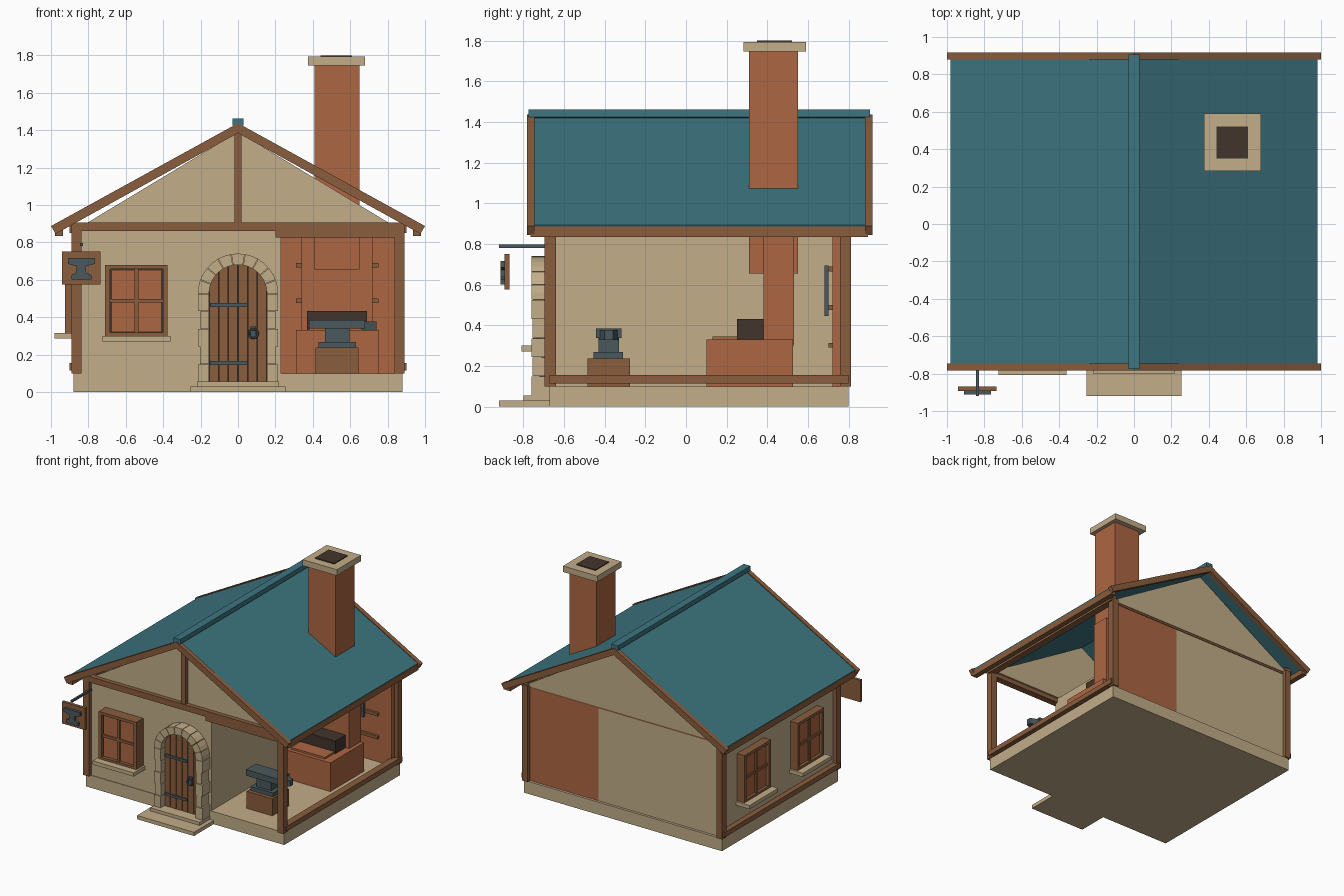
import bpy, bmesh, math
from mathutils import Matrix

if "Cube" in bpy.data.objects:
    bpy.data.objects.remove(bpy.data.objects["Cube"])


def material(name, hexcol):
    lin = []
    for i in (0, 2, 4):
        c = int(hexcol[i:i + 2], 16) / 255
        lin.append(c / 12.92 if c <= 0.04045 else ((c + 0.055) / 1.055) ** 2.4)
    m = bpy.data.materials.new(name)
    m.diffuse_color = (*lin, 1)
    m.use_nodes = True
    m.node_tree.nodes["Principled BSDF"].inputs["Base Color"].default_value = m.diffuse_color
    return m


CREAM = material("cream_stone", "C2AD89")
WOOD = material("brown_wood", "8A5D3D")
BRICK = material("red_brick", "AE6642")
TEAL = material("teal_roof", "3D7580")
DARK = material("dark_soot", "42342D")
IRON = material("grey_iron", "4A595D")


def prism(name, pts, y0, y1, mat, matrix=None):
    """Extrude an x-z outline from y0 to y1."""
    bm = bmesh.new()
    face = bm.faces.new([bm.verts.new((x, y0, z)) for x, z in pts])
    new = bmesh.ops.extrude_face_region(bm, geom=[face])["geom"]
    bmesh.ops.translate(bm, vec=(0, y1 - y0, 0),
                        verts=[g for g in new if isinstance(g, bmesh.types.BMVert)])
    bmesh.ops.recalc_face_normals(bm, faces=bm.faces)
    me = bpy.data.meshes.new(name)
    bm.to_mesh(me)
    bm.free()
    me.materials.append(mat)
    ob = bpy.data.objects.new(name, me)
    bpy.context.collection.objects.link(ob)
    if matrix:
        ob.matrix_world = matrix
    return ob


def box(name, x0, x1, y0, y1, z0, z1, mat, matrix=None):
    return prism(name, [(x0, z0), (x1, z0), (x1, z1), (x0, z1)], y0, y1, mat, matrix)


# Foundation, steps and walls
box("foundation", -.88, .88, -.67, .80, 0, .10, CREAM)
box("lower_step", -.253, .253, -.92, -.66, 0, .03, CREAM)
box("upper_step", -.22, .22, -.80, -.66, .03, .055, CREAM)
box("room_walls", -.86, .23, -.665, .78, .10, .86, CREAM)
box("workshop_back_wall", .23, .86, .72, .78, .10, .86, BRICK)
gable = [(-.88, .86), (.88, .86), (0, 1.39)]
prism("front_gable", gable, -.665, -.625, CREAM)
prism("back_gable", gable, .75, .79, CREAM)

# Timber frame
for s, side in ((-1, "left"), (1, "right")):
    for y, end in ((-.695, "front"), (.757, "back")):
        box(f"{end}_{side}_post", s * .89, s * .838, y, y + .055, .10, .87, WOOD)
    box(f"{side}_sill_beam", s * .845, s * .902, -.67, .80, .115, .155, WOOD)
    box(f"{side}_top_plate", s * .845, s * .902, -.67, .80, .85, .90, WOOD)
box("front_tie_beam", -.89, .89, -.70, -.64, .86, .907, WOOD)
box("workshop_header", .20, .85, -.695, -.64, .825, .90, WOOD)
box("back_tie_beam", -.86, .86, .735, .785, .845, .865, WOOD)
box("king_post", -.02, .02, -.695, -.65, .905, 1.39, WOOD)

# Roof slabs, bargeboards and eave boards
for s, side in ((-1, "left"), (1, "right")):
    prism(f"{side}_roof", [(0, 1.428), (s * .98, .893), (s * .965, .86), (0, 1.388)],
          -.76, .90, TEAL)
    for y, end in ((-.782, "front"), (.88, "back")):
        prism(f"{end}_{side}_bargeboard",
              [(0, 1.437), (s * 1.0, .887), (s * .975, .845), (0, 1.384)],
              y, y + .037, WOOD)
    box(f"{side}_eave_board", s * .935, s * .978, -.765, .895, .835, .885, WOOD)
prism("ridge_cap", [(-.03, 1.462), (-.03, 1.425), (0, 1.41), (.03, 1.425), (.03, 1.462)],
      -.775, .905, TEAL)

# Chimney and forge
box("chimney", .41, .65, .31, .55, .655, 1.75, BRICK)
box("chimney_cap", .375, .68, .283, .59, 1.745, 1.793, CREAM)
box("chimney_opening", .44, .61, .35, .52, 1.79, 1.80, DARK)
box("forge_hearth", .31, .75, .10, .525, .10, .33, BRICK)
box("forge_back", .34, .72, .38, .53, .30, .88, BRICK)
box("forge_coals", .37, .69, .25, .39, .33, .432, DARK)
box("hearth_lip", .38, .68, .13, .25, .33, .345, BRICK)

# Tool rack on the workshop back wall
for i, z in enumerate((.29, .475, .665)):
    box(f"tool_rail_{i}", .31, .75, .70, .722, z, z + .024, WOOD)
for i, x in enumerate((.43, .53, .63)):
    box(f"hanging_tool_{i}", x - .01, x + .01, .68, .70, .445, .695, IRON)

# Anvil on a wooden stump
box("anvil_stump", .415, .645, -.485, -.275, .10, .237, WOOD)
box("anvil_foot", .43, .63, -.455, -.31, .237, .268, IRON)
box("anvil_waist", .465, .595, -.43, -.33, .268, .338, IRON)
box("anvil_top", .38, .68, -.443, -.318, .338, .385, IRON)
horn = box("anvil_horn", .66, .74, -.43, -.33, .328, .376, IRON)
for v in horn.data.vertices:
    if v.co.x > .7:
        v.co.y = -.38 + (v.co.y + .38) * .4


# Windows: built facing -y, then placed on a wall
def window(name, matrix):
    def part(n, *a):
        box(f"{name}_{n}", *a, matrix)
    part("sill", -.182, .182, -.12, .03, .27, .30, CREAM)
    for s, n in ((-1, "left"), (1, "right")):
        part(f"{n}_jamb", s * .142, s * .167, -.065, .03, .30, .68, WOOD)
    part("head", -.142, .142, -.065, .03, .657, .68, WOOD)
    part("bottom_rail", -.142, .142, -.065, .03, .30, .318, WOOD)
    part("backing", -.142, .142, -.04, .03, .318, .657, DARK)
    part("panes", -.132, .132, -.046, -.038, .322, .65, BRICK)
    part("upright_bar", -.011, .011, -.056, -.04, .318, .657, WOOD)
    part("cross_bar", -.142, .142, -.055, -.04, .478, .498, WOOD)


window("front_window", Matrix.Translation((-.543, -.688, 0)))
turn = Matrix.Rotation(-math.pi / 2, 4, 'Z')
for i, y in enumerate((-.265, .412)):
    window(f"side_window_{i}", Matrix.Translation((-.86, y, .015)) @ turn)

# Arched plank door
R, CZ = .155, .525


def arc(a0, a1, r, n):
    return [(r * math.cos(a0 + (a1 - a0) * i / n), CZ + r * math.sin(a0 + (a1 - a0) * i / n))
            for i in range(n + 1)]


prism("door_backing", [(-R, .055), (R, .055)] + arc(0, math.pi, R, 16), -.69, -.66, DARK)
for i in range(6):
    x0, x1 = -R + i * R / 3 + .002, -R + (i + 1) * R / 3 - .002
    prism(f"door_plank_{i}", [(x0, .055), (x1, .055)]
          + arc(math.acos(x1 / R), math.acos(x0 / R), R, 4), -.71, -.68, WOOD)
for i, z in enumerate((.145, .455)):
    box(f"door_hinge_{i}", -.15, .05, -.72, -.705, z, z + .02, IRON)
box("handle_plate", .068, .096, -.722, -.705, .285, .35, IRON)
bpy.ops.mesh.primitive_torus_add(major_radius=.024, minor_radius=.006, major_segments=12,
                                 minor_segments=6, location=(.082, -.73, .312),
                                 rotation=(math.pi / 2, 0, 0))
bpy.context.object.name = "door_ring"
bpy.context.object.data.materials.append(IRON)

# Stone surround: alternating jamb blocks and wedge stones
for i in range(5):
    z0, z1 = .055 + i * .094, .055 + (i + 1) * .094
    for s, side in ((-1, "left"), (1, "right")):
        box(f"{side}_jamb_stone_{i}", s * R, s * (.215 if i % 2 == 0 else .203),
            -.76 if i % 2 == 0 else -.755, -.66, z0 + .001, z1 - .001, CREAM)
for i in range(9):
    a0, a1 = math.pi * i / 9 + .008, math.pi * (i + 1) / 9 - .008
    prism(f"arch_stone_{i}", arc(a0, a1, R, 2) + arc(a1, a0, .215, 2), -.76, -.66, CREAM)

# Hanging sign with an anvil emblem
SX = -.8375
box("sign_bracket", SX - .008, SX + .008, -.92, -.66, .78, .796, IRON)
box("sign_board", SX - .103, SX + .103, -.892, -.868, .575, .75, WOOD)
half = [(.053, .60), (.053, .625), (.025, .638), (.025, .672), (.072, .685), (.072, .715)]
prism("sign_emblem", [(SX + x, z) for x, z in half] + [(SX - x, z) for x, z in half[::-1]],
      -.912, -.89, IRON)
